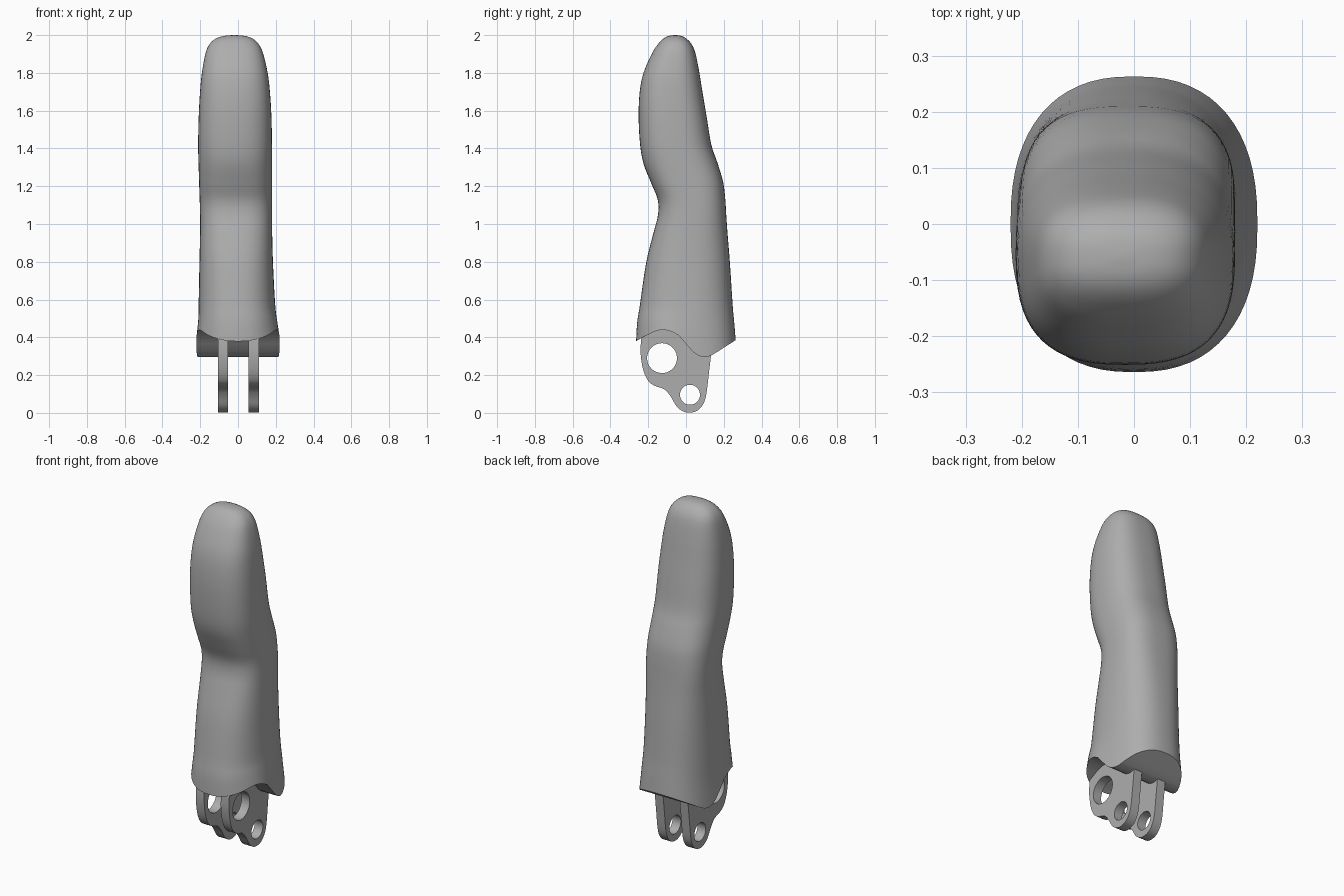
import bpy, math

if "Cube" in bpy.data.objects:
    bpy.data.objects.remove(bpy.data.objects["Cube"])

grey = bpy.data.materials.new("mid grey")
grey.diffuse_color = (0.42, 0.42, 0.42, 1)
grey.use_nodes = True
grey.node_tree.nodes["Principled BSDF"].inputs["Base Color"].default_value = grey.diffuse_color


def smooth_path(points, steps):
    """Catmull-Rom resampling of a list of tuples."""
    out = []
    for i in range(len(points) - 1):
        p0, p1 = points[max(i - 1, 0)], points[i]
        p2, p3 = points[i + 1], points[min(i + 2, len(points) - 1)]
        for s in range(steps):
            t = s / steps
            out.append(tuple(
                0.5 * (2 * b + (c - a) * t + (2 * a - 5 * b + 4 * c - d) * t ** 2
                       + (3 * b - a - 3 * c + d) * t ** 3)
                for a, b, c, d in zip(p0, p1, p2, p3)))
    out.append(tuple(points[-1]))
    return out


def finish(obj, angle=40):
    bpy.ops.object.select_all(action='DESELECT')
    obj.select_set(True)
    bpy.context.view_layer.objects.active = obj
    if obj.type == 'CURVE':
        bpy.ops.object.convert(target='MESH')
        obj = bpy.context.object
    obj.data.materials.clear()
    obj.data.materials.append(grey)
    bpy.ops.object.shade_smooth_by_angle(angle=math.radians(angle))


# Wavy lower edge of the finger body: (y, z)
EDGE = smooth_path([(-0.27, 0.375), (-0.22, 0.405), (-0.13, 0.44), (-0.05, 0.418),
                    (0.0, 0.365), (0.05, 0.312), (0.1, 0.295), (0.14, 0.308),
                    (0.2, 0.345), (0.27, 0.39)], 6)


def edge_height(y):
    for (ya, za), (yb, zb) in zip(EDGE, EDGE[1:]):
        if y <= yb:
            return za + (zb - za) * (y - ya) / (yb - ya)
    return EDGE[-1][1]


# Finger body sections: z, left x, right x, front y, back y, squareness
SECTIONS = [
    (0.30, -0.220, 0.220, -0.264, 0.263, 2.4),
    (0.45, -0.211, 0.207, -0.258, 0.255, 2.4),
    (0.60, -0.208, 0.195, -0.240, 0.245, 2.4),
    (0.80, -0.204, 0.185, -0.210, 0.232, 2.5),
    (0.95, -0.201, 0.181, -0.173, 0.220, 2.6),
    (1.05, -0.201, 0.180, -0.148, 0.213, 2.7),
    (1.13, -0.203, 0.180, -0.150, 0.208, 2.7),
    (1.22, -0.206, 0.180, -0.186, 0.197, 2.7),
    (1.32, -0.209, 0.180, -0.225, 0.168, 2.6),
    (1.42, -0.211, 0.180, -0.243, 0.134, 2.6),
    (1.57, -0.208, 0.177, -0.251, 0.109, 2.6),
    (1.70, -0.201, 0.169, -0.245, 0.087, 2.6),
    (1.80, -0.191, 0.157, -0.225, 0.071, 2.6),
    (1.90, -0.173, 0.134, -0.182, 0.051, 2.6),
    (1.95, -0.152, 0.111, -0.150, 0.031, 2.6),
    (1.98, -0.120, 0.080, -0.122, 0.004, 2.5),
    (1.995, -0.078, 0.040, -0.094, -0.022, 2.4),
    (2.00, -0.030, -0.010, -0.064, -0.052, 2.2),
]

N = 64
verts, faces = [], []
rings = smooth_path(SECTIONS, 4)
for z, xl, xr, yf, yb, n in rings:
    for i in range(N):
        t = 2 * math.pi * i / N
        s, c = math.sin(t), math.cos(t)
        x = (xl + xr) / 2 + (xr - xl) / 2 * math.copysign(abs(s) ** (2 / n), s)
        y = (yf + yb) / 2 + (yb - yf) / 2 * math.copysign(abs(c) ** (2 / n), c)
        blend = max(0, (0.55 - z) / 0.25)
        verts.append((x, y, min(2.0, z + (edge_height(y) - 0.30) * blend)))
for r in range(len(rings) - 1):
    for i in range(N):
        j = (i + 1) % N
        faces.append((r * N + j, r * N + i, (r + 1) * N + i, (r + 1) * N + j))
# Tip cap, then strips across the wavy underside
last = (len(rings) - 1) * N
faces.append([last + i for i in reversed(range(N))])
faces.append((0, 1, N - 1))
for i in range(1, N // 2 - 1):
    faces.append((i, i + 1, N - i - 1, N - i))
faces.append((N // 2 - 1, N // 2, N // 2 + 1))

mesh = bpy.data.meshes.new("finger_body")
mesh.from_pydata(verts, [], faces)
mesh.update()
body = bpy.data.objects.new("finger_body", mesh)
bpy.context.collection.objects.link(body)
finish(body)

# Hinge plates: outline in (y, z) with a large and a small pin hole
LOWER = smooth_path([(-0.238, 0.39), (-0.24, 0.31), (-0.226, 0.225), (-0.20, 0.17),
                     (-0.165, 0.143), (-0.115, 0.125), (-0.08, 0.085), (-0.05, 0.035),
                     (-0.015, 0.008), (0.02, 0.001), (0.06, 0.012), (0.09, 0.045),
                     (0.107, 0.095), (0.12, 0.20), (0.133, 0.31)], 4)
OUTLINE = LOWER + [(0.133, 0.46), (-0.22, 0.46)]


def circle(cy, cz, r, count=40):
    return [(cy + r * math.cos(2 * math.pi * k / count),
             cz + r * math.sin(2 * math.pi * k / count)) for k in range(count)]


def hinge_plate(name, x):
    curve = bpy.data.curves.new(name, 'CURVE')
    curve.dimensions = '2D'
    curve.fill_mode = 'BOTH'
    curve.extrude = 0.027
    for loop in (OUTLINE, circle(-0.127, 0.29, 0.079), circle(0.021, 0.096, 0.053)):
        spline = curve.splines.new('POLY')
        spline.points.add(len(loop) - 1)
        for p, (y, z) in zip(spline.points, loop):
            p.co = (y, z, 0, 1)
        spline.use_cyclic_u = True
    obj = bpy.data.objects.new(name, curve)
    obj.rotation_euler = (math.pi / 2, 0, math.pi / 2)
    obj.location.x = x
    bpy.context.collection.objects.link(obj)
    finish(obj)


hinge_plate("hinge_plate_left", -0.079)
hinge_plate("hinge_plate_right", 0.083)
